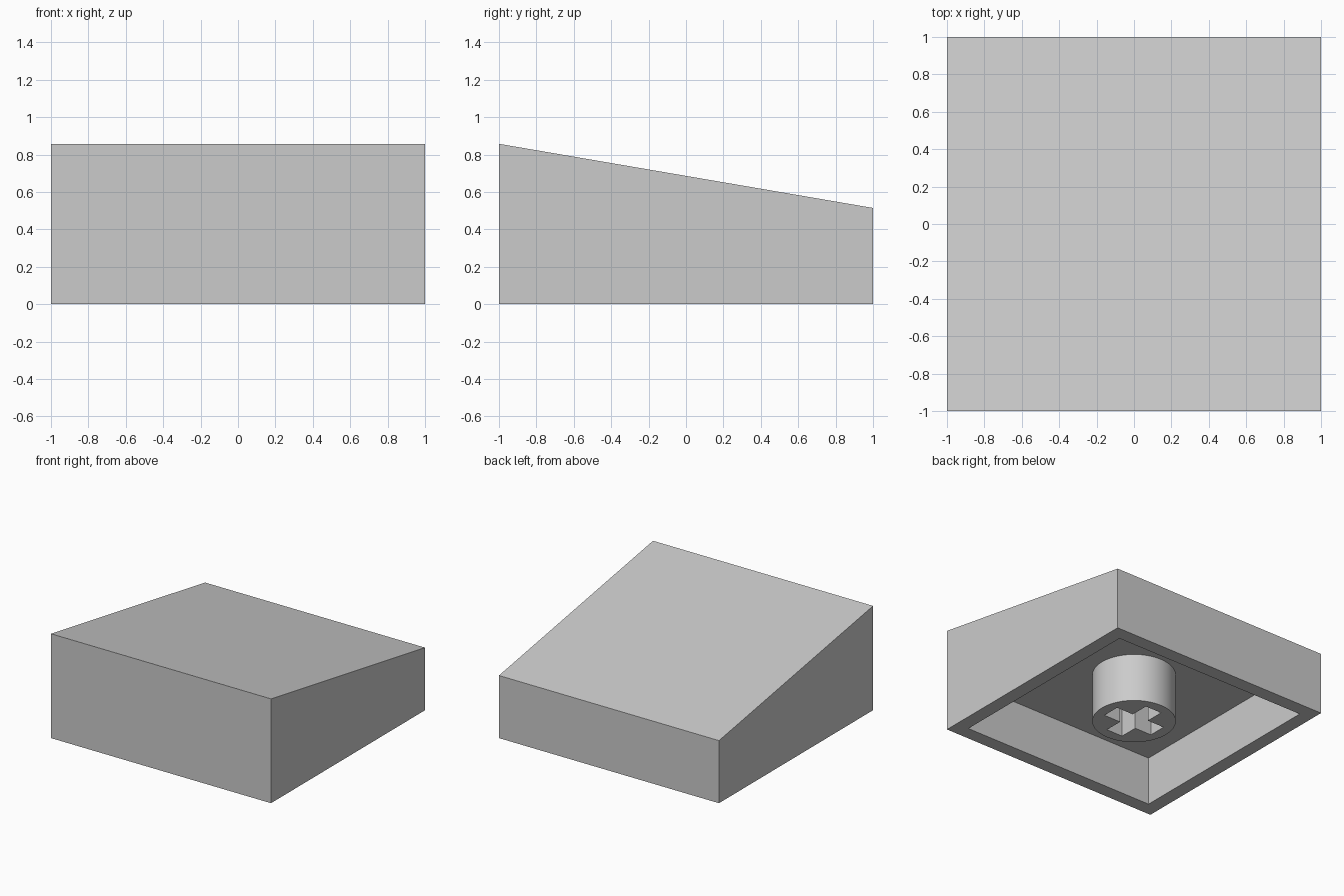
import bpy, bmesh, math
from mathutils import Vector

MM = 2 / 17.5                       # the cap is 17.5 mm wide
HALF = 1.0
FRONT_H, BACK_H = 7.5 * MM, 4.5 * MM
WALL, CEILING = 1.0 * MM, 3.5 * MM
STEM_R = 2.75 * MM
ARM, SLOT = 2.0 * MM, 0.65 * MM     # half length and half width of the cross slot

cube = bpy.data.objects.get("Cube")
if cube:
    bpy.data.objects.remove(cube, do_unlink=True)

grey = bpy.data.materials.new("light_grey")
grey.use_nodes = True
grey.diffuse_color = (0.6, 0.6, 0.6, 1)
grey.node_tree.nodes["Principled BSDF"].inputs["Base Color"].default_value = (0.6, 0.6, 0.6, 1)


def prism(name, outline, sweep):
    """Extrude a closed outline of 3D points along a vector."""
    bm = bmesh.new()
    face = bm.faces.new([bm.verts.new(p) for p in outline])
    moved = bmesh.ops.extrude_face_region(bm, geom=[face], use_keep_orig=True)["geom"]
    verts = [g for g in moved if isinstance(g, bmesh.types.BMVert)]
    bmesh.ops.translate(bm, verts=verts, vec=Vector(sweep))
    bmesh.ops.recalc_face_normals(bm, faces=bm.faces)
    mesh = bpy.data.meshes.new(name)
    bm.to_mesh(mesh)
    bm.free()
    mesh.materials.append(grey)
    obj = bpy.data.objects.new(name, mesh)
    bpy.context.collection.objects.link(obj)
    return obj


def select(obj):
    bpy.ops.object.select_all(action='DESELECT')
    obj.select_set(True)
    bpy.context.view_layer.objects.active = obj


def carve(target, cutter):
    """Cut one solid out of another, then discard the cutter."""
    cutter.hide_render = True
    mod = target.modifiers.new("carve", 'BOOLEAN')
    mod.operation, mod.solver, mod.object = 'DIFFERENCE', 'EXACT', cutter
    select(target)
    bpy.ops.object.modifier_apply(modifier=mod.name)
    bpy.data.objects.remove(cutter, do_unlink=True)


# Sloped cap, hollow underneath with a flat ceiling
side = [(-HALF, -HALF, 0), (-HALF, HALF, 0), (-HALF, HALF, BACK_H), (-HALF, -HALF, FRONT_H)]
cap = prism("sloped_cap", side, (2 * HALF, 0, 0))
inner = HALF - WALL
square = [(sx * inner, sy * inner, -0.1) for sx, sy in ((-1, -1), (1, -1), (1, 1), (-1, 1))]
carve(cap, prism("hollow_cutter", square, (0, 0, CEILING + 0.1)))

# Round stem, sunk slightly into the ceiling, with a cross-shaped socket
SIDES = 96
circle = [(STEM_R * math.cos(2 * math.pi * i / SIDES),
           STEM_R * math.sin(2 * math.pi * i / SIDES), 0) for i in range(SIDES)]
stem = prism("mounting_stem", circle, (0, 0, CEILING + 0.03))
quarter = [(ARM, -SLOT), (ARM, SLOT), (SLOT, SLOT)]
cross = []
for c, s in ((1, 0), (0, 1), (-1, 0), (0, -1)):
    cross += [(x * c - y * s, x * s + y * c, -0.1) for x, y in quarter]
carve(stem, prism("cross_cutter", cross, (0, 0, CEILING + 0.1)))

select(stem)
bpy.ops.object.shade_smooth_by_angle(angle=math.radians(30))
